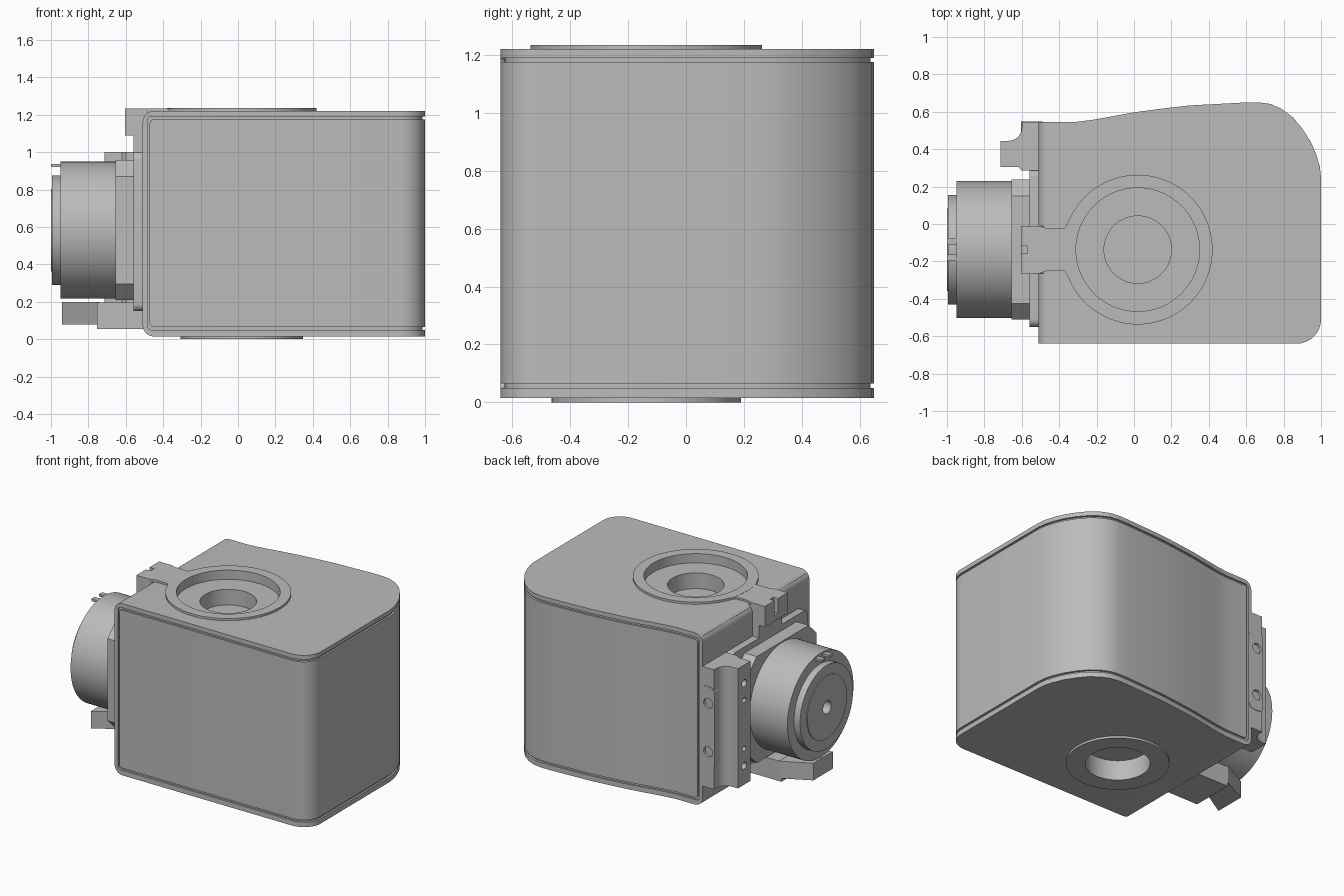
import bpy, bmesh
from math import sin, cos, pi, radians
from mathutils import Vector

old = bpy.data.objects.get("Cube")
if old:
    bpy.data.objects.remove(old)

grey = bpy.data.materials.new("machine grey")
grey.use_nodes = True
colour = (0.5, 0.5, 0.5, 1)
grey.diffuse_color = colour
grey.node_tree.nodes["Principled BSDF"].inputs["Base Color"].default_value = colour


def prism(name, pts, axis, lo, hi):
    """Extrude a flat outline along an axis; the outline uses the other two axes in order."""
    bm = bmesh.new()
    i = "xyz".index(axis)

    def place(p):
        c = list(p)
        c.insert(i, lo)
        return Vector(c)
    face = bm.faces.new([bm.verts.new(place(p)) for p in pts])
    step = Vector((0, 0, 0))
    step[i] = hi - lo
    out = bmesh.ops.extrude_face_region(bm, geom=[face])
    bmesh.ops.translate(bm, vec=step, verts=[v for v in out["geom"] if isinstance(v, bmesh.types.BMVert)])
    bmesh.ops.recalc_face_normals(bm, faces=bm.faces)
    mesh = bpy.data.meshes.new(name)
    bm.to_mesh(mesh)
    bm.free()
    mesh.materials.append(grey)
    ob = bpy.data.objects.new(name, mesh)
    bpy.context.collection.objects.link(ob)
    return ob


def arc(cx, cy, r, a, b, n=8):
    return [(cx + r * cos(radians(a + (b - a) * k / n)),
             cy + r * sin(radians(a + (b - a) * k / n))) for k in range(n + 1)]


def disc(name, axis, centre, r, lo, hi, n=64):
    return prism(name, arc(*centre, r, 0, 360, n)[:-1], axis, lo, hi)


def rect(a0, a1, b0, b1, r=0.0):
    if r == 0:
        return [(a0, b0), (a1, b0), (a1, b1), (a0, b1)]
    return (arc(a0 + r, b0 + r, r, 180, 270) + arc(a1 - r, b0 + r, r, 270, 360)
            + arc(a1 - r, b1 - r, r, 0, 90) + arc(a0 + r, b1 - r, r, 90, 180))


def combine(ob, other, operation="DIFFERENCE"):
    other.hide_render = True
    mod = ob.modifiers.new("cut", "BOOLEAN")
    mod.operation = operation
    mod.solver = "EXACT"
    mod.object = other
    bpy.context.view_layer.objects.active = ob
    bpy.ops.object.modifier_apply(modifier=mod.name)
    bpy.data.objects.remove(other)


# Plan outline of the housing, with the swept back corner
plan = [(-0.51, -0.64)] + arc(0.87, -0.51, 0.13, 270, 360)
plan += [(1.0, 0.25), (0.993, 0.31), (0.975, 0.37), (0.945, 0.44), (0.9, 0.51), (0.85, 0.57),
         (0.79, 0.615), (0.73, 0.642), (0.67, 0.65), (0.6, 0.65), (0.45, 0.642), (0.3, 0.634),
         (0.15, 0.617), (0, 0.597), (-0.12, 0.575), (-0.22, 0.557), (-0.31, 0.546), (-0.51, 0.545)]
inner = [(0.24 + (x - 0.24) * 0.983, y * 0.98) for x, y in plan]

# Wrap-around frame: floor, end wall and lid in one C section
c_section = ([(1.1, 1.22)] + arc(-0.45, 1.16, 0.06, 90, 180) + arc(-0.45, 0.075, 0.06, 180, 270)
             + [(1.1, 0.015), (1.1, 0.05)] + arc(-0.465, 0.07, 0.02, 270, 180, 4)
             + arc(-0.465, 1.17, 0.02, 180, 90, 4) + [(1.1, 1.19)])
frame = prism("housing_frame", c_section, "y", -0.8, 0.8)
combine(frame, prism("trim", plan, "z", -0.1, 1.4), "INTERSECT")

# Side panel within the frame, separated from it by a shallow groove
panel = prism("housing_panel", rect(-0.472, 1.2, 0.065, 1.175, 0.02), "y", -0.8, 0.8)
combine(panel, prism("trim", plan, "z", -0.1, 1.4), "INTERSECT")
core = prism("housing_core", inner, "z", 0.04, 1.2)
end_trim = prism("trim", rect(-0.495, 1.2, 0, 1.3), "y", -0.8, 0.8)
combine(core, end_trim, "INTERSECT")

# Raised rings around the upper and lower openings
hub = (0.02, -0.137)
top_ring = disc("top_ring", "z", hub, 0.40, 1.205, 1.235, 96)
bottom_ring = disc("bottom_ring", "z", hub, 0.327, 0, 0.03, 96)

# Arm from the top ring to the end of the housing, with a hanging tab
arm_half = [(-0.605, 0.127), (-0.505, 0.127), (-0.47, 0.115), (-0.37, 0.115), (-0.34, 0.17), (-0.3, 0.22)]
arm_pts = [(x, -0.137 - w) for x, w in arm_half] + [(x, -0.137 + w) for x, w in reversed(arm_half)]
arm = prism("top_arm", arm_pts, "z", 1.2, 1.234)
tab = prism("arm_tab", rect(-0.605, -0.48, -0.264, -0.01), "z", 1.09, 1.22)
for part in (arm, tab):
    combine(part, prism("slot", rect(-0.7, -0.57, -0.157, -0.117), "z", 1.13, 1.3))

# Stepped opening in the top, plain opening below
for part in (frame, panel, core, top_ring, arm):
    combine(part, disc("pocket", "z", hub, 0.33, 1.17, 1.4, 96))
for part in (panel, core):
    combine(part, disc("bore", "z", hub, 0.18, 1.06, 1.4))
for part in (frame, panel, core, bottom_ring):
    combine(part, disc("lower_bore", "z", hub, 0.205, -0.1, 0.14))

# Mounting plate and chamfered motor flange
axis_yz = (-0.137, 0.583)
prism("mounting_plate", rect(-0.55, 0.29, 0.15, 1.0, 0.04), "x", -0.56, -0.49)
prism("plate_tongue", rect(-0.264, -0.01, 0.9, 1.12), "x", -0.56, -0.49)
h, c = 0.374, 0.288
octagon = [(h, -c), (h, c), (c, h), (-c, h), (-h, c), (-h, -c), (-c, -h), (c, -h)]
prism("motor_flange", [(axis_yz[0] + a, axis_yz[1] + b) for a, b in octagon], "x", -0.655, -0.55)

# Motor can, end cap, centre disc and shaft hole
can = disc("motor_can", "x", axis_yz, 0.366, -0.948, -0.65, 96)
cap = disc("motor_cap", "x", axis_yz, 0.293, -0.995, -0.94, 96)
button = disc("motor_centre_disc", "x", axis_yz, 0.22, -1.0, -0.96)
for part in (can, cap, button):
    combine(part, disc("shaft_hole", "x", axis_yz, 0.045, -1.1, -0.85, 32))

# Electrical terminals above the cap
for k, y in enumerate((-0.18, -0.095)):
    prism("terminal_%d" % (k + 1), rect(-1.0, -0.94, y - 0.018, y + 0.018), "z", 0.922, 0.938)

# Side bracket: screwed base with a tall concave-sided post
base = prism("bracket_base", rect(-0.605, -0.49, 0.3, 0.87, 0.04), "y", 0.285, 0.548)
post_pts = ([(-0.55, 0.285), (-0.6, 0.285), (-0.62, 0.305), (-0.715, 0.305), (-0.715, 0.445), (-0.67, 0.445)]
            + arc(-0.67, 0.515, 0.07, 270, 360, 6) + [(-0.6, 0.545), (-0.5, 0.545), (-0.5, 0.285)])
post = prism("bracket_post", post_pts, "z", 0.16, 1.0)
for s in (-1, 1):
    for part in (base, post):
        combine(part, disc("screw_recess", "y", (-0.555, 0.583 + s * 0.17), 0.035, 0.53, 0.6, 24))
    for offset, r in ((0.29, 0.025), (0.17, 0.018)):
        combine(post, disc("screw_hole", "x", (0.375, 0.583 + s * offset), r, -0.8, -0.66, 20))

# Lower latch: a straight arm ending in a slanted hook
prism("latch_arm", rect(-0.755, -0.48, -0.28, 0.02), "z", 0.055, 0.195)
hook = [(-0.74, 0.02), (-0.76, 0.02), (-0.94, -0.07), (-0.94, -0.29), (-0.74, -0.17)]
prism("latch_hook", hook, "z", 0.08, 0.2)

# Smooth the curved walls, keep real edges sharp
for ob in bpy.context.scene.objects:
    ob.select_set(ob.type == "MESH")
    if ob.type == "MESH":
        bpy.context.view_layer.objects.active = ob
bpy.ops.object.shade_smooth_by_angle(angle=radians(25))
